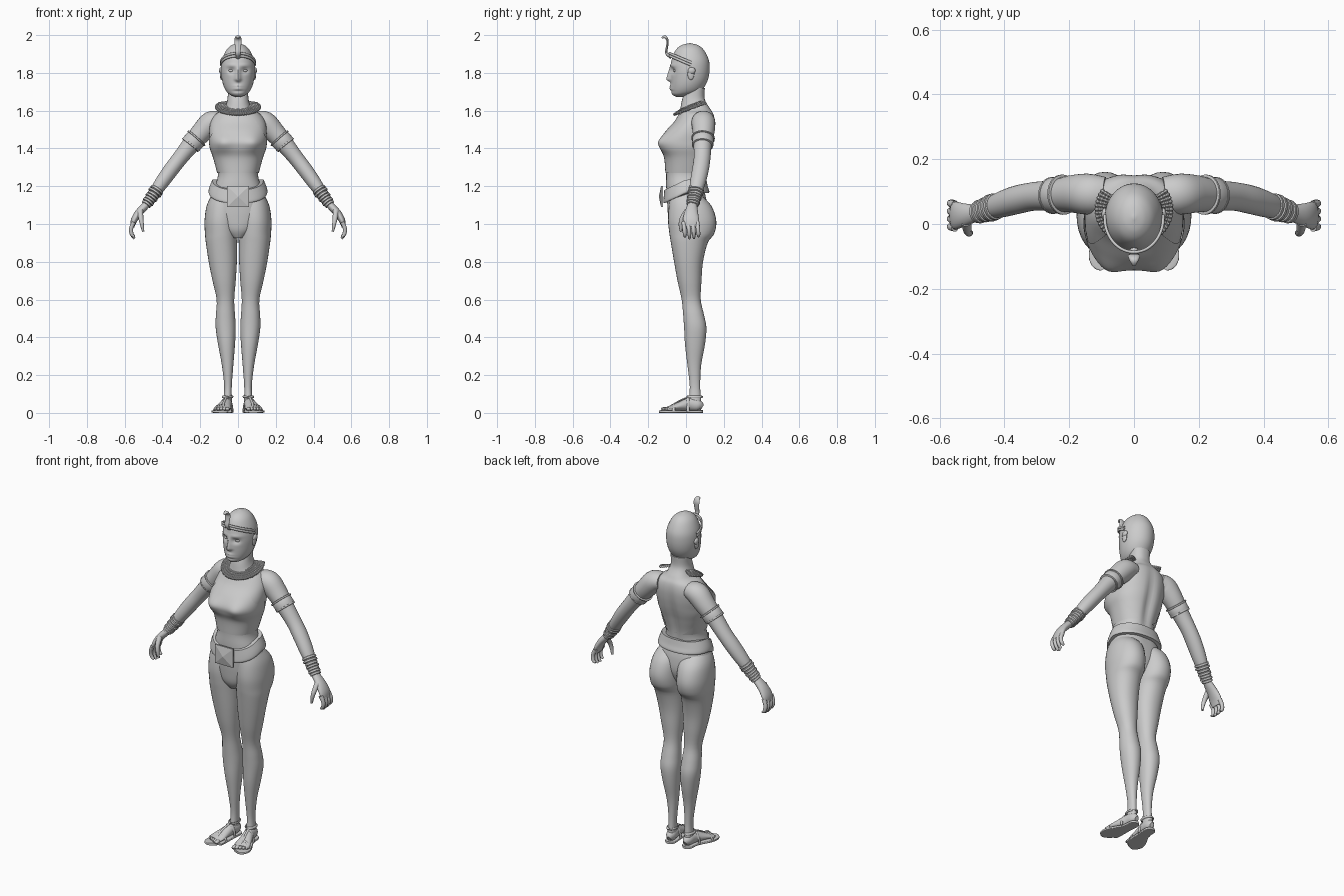
import bpy, bmesh
from math import sin, cos, pi, exp, radians
from mathutils import Vector, Matrix

cube = bpy.data.objects.get("Cube")
if cube:
    bpy.data.objects.remove(cube, do_unlink=True)

stone = bpy.data.materials.new("light grey")
stone.use_nodes = True
GREY = (0.6, 0.6, 0.6, 1)
stone.diffuse_color = GREY
next(n for n in stone.node_tree.nodes if n.type == "BSDF_PRINCIPLED").inputs["Base Color"].default_value = GREY

X, Y, Z = Vector((1, 0, 0)), Vector((0, 1, 0)), Vector((0, 0, 1))


def finish(name, bm, mirror=False, angle=50):
    """Turn a bmesh into a shaded object, optionally mirrored across x."""
    bmesh.ops.recalc_face_normals(bm, faces=bm.faces)
    mesh = bpy.data.meshes.new(name)
    bm.to_mesh(mesh)
    bm.free()
    mesh.materials.append(stone)
    obj = bpy.data.objects.new(name, mesh)
    bpy.context.collection.objects.link(obj)
    bpy.ops.object.select_all(action="DESELECT")
    obj.select_set(True)
    bpy.context.view_layer.objects.active = obj
    bpy.ops.object.shade_smooth_by_angle(angle=radians(angle))
    if mirror:
        obj.modifiers.new("Mirror", "MIRROR").use_clip = False
    return obj


def smooth_rows(rows, steps):
    """Catmull-Rom interpolation between rows of numbers."""
    out = []
    for i in range(len(rows) - 1):
        quad = [rows[max(i - 1, 0)], rows[i], rows[i + 1], rows[min(i + 2, len(rows) - 1)]]
        for s in range(steps):
            t = s / steps
            out.append([b + t * (c - a + t * (2*a - 5*b + 4*c - d + t * (3*b - a - 3*c + d))) / 2
                        for a, b, c, d in zip(*quad)])
    return out + [list(rows[-1])]


def loft(bm, rows, side=None, steps=4, n=24, power=2, shape=None, caps=True):
    """Skin ellipses given as x, y, z, a, b; horizontal unless a side axis is set."""
    rows = smooth_rows(rows, steps)
    centres = [Vector(r[:3]) for r in rows]
    rings = []
    for i, (c, row) in enumerate(zip(centres, rows)):
        u, v = X, Y
        if side:
            t = (centres[min(i + 1, len(rows) - 1)] - centres[max(i - 1, 0)]).normalized()
            u = (side - t * side.dot(t)).normalized()
            v = t.cross(u)
        ring = []
        for k in range(n):
            p, q = cos(2 * pi * k / n), sin(2 * pi * k / n)
            p, q = [abs(w) ** (2 / power) * (1 if w > 0 else -1) for w in (p, q)]
            co = c + u * p * max(row[3], .001) + v * q * max(row[4], .001)
            ring.append(bm.verts.new(shape(co) if shape else co))
        rings.append(ring)
    for a, b in zip(rings, rings[1:]):
        for k in range(n):
            bm.faces.new((a[k], a[(k + 1) % n], b[(k + 1) % n], b[k]))
    if caps:
        bm.faces.new(rings[0])
        bm.faces.new(rings[-1])
    return bm


def part(name, rows, mirror=False, **options):
    return finish(name, loft(bmesh.new(), rows, **options), mirror)


def ball(bm, centre, size):
    m = Matrix.Translation(centre) @ Matrix.Diagonal((*size, 1))
    bmesh.ops.create_uvsphere(bm, u_segments=16, v_segments=10, radius=1, matrix=m)


def level(rows, grow=0):
    """Rows of z, half width, front y, back y."""
    return [(0, (f + b) / 2, z, w + grow, (b - f) / 2 + grow) for z, w, f, b in rows]


def bump(d, width):
    return exp(-(d / width) ** 2)


# Torso with bust and spine groove
def torso_shape(p):
    if p.y < 0:
        p.y -= .02 * bump(abs(p.x) - .085, .045) * bump(p.z - 1.43, .045)
    else:
        p.y -= .014 * bump(p.x, .025) * bump(p.z - 1.38, .16)
    return p


torso = [(1.72, .054, 0, .1), (1.66, .056, -.02, .1), (1.61, .075, -.03, .13), (1.58, .12, -.035, .148),
         (1.54, .145, -.06, .155), (1.49, .152, -.105, .153), (1.44, .15, -.136, .145),
         (1.4, .145, -.132, .135), (1.35, .128, -.112, .12), (1.27, .106, -.105, .1),
         (1.2, .122, -.105, .095), (1.12, .15, -.1, .11), (1.04, .14, -.095, .11),
         (.97, .09, -.085, .08), (.925, .03, -.06, .04)]
part("torso", level(torso), n=64, steps=6, power=2.25, shape=torso_shape)

# Halter top: a thin shell over the torso trimmed by planes
halter = loft(bmesh.new(), level(torso[3:10], .004), n=64, steps=6, power=2.25, shape=torso_shape, caps=False)
for point, normal in (((.155, 0, 1.45), (.135, 0, .085)), ((-.155, 0, 1.45), (-.135, 0, .085)),
                      ((0, .04, 1.42), (0, .18, .07))):
    bmesh.ops.bisect_plane(halter, geom=halter.verts[:] + halter.edges[:] + halter.faces[:],
                           plane_co=point, plane_no=normal, clear_outer=True)
finish("halter_top", halter)


# Head with modelled face
def face_shape(p):
    if p.y < 0:
        x, z = abs(p.x), p.z
        bridge = min(max((1.845 - z) / .075, 0), 1) * min(max((z - 1.748) / .016, 0), 1)
        p.y -= .023 * bridge * bump(x, .009 + .006 * bridge)
        p.y += .014 * bump(x - .035, .02) * bump(z - 1.812, .014)
        p.y -= .005 * bump(x - .035, .03) * bump(z - 1.84, .009)
        p.y -= .01 * bump(x, .024) * bump(z - 1.722, .013)
        p.y += .007 * bump(x, .024) * bump(z - 1.723, .003)
        p.y += .004 * bump(x, .03) * bump(z - 1.703, .005)
    return p


head = [(1.957, .004, .015, .025), (1.946, .035, -.025, .065), (1.92, .062, -.055, .095),
        (1.87, .084, -.076, .12), (1.82, .09, -.082, .125), (1.77, .086, -.081, .118),
        (1.73, .076, -.08, .1), (1.7, .06, -.078, .075), (1.683, .04, -.07, .03), (1.672, .012, -.05, 0)]
part("head", level(head), n=96, steps=7, shape=face_shape)

eyes = bmesh.new()
ball(eyes, (.035, -.054, 1.812), (.016, .013, .009))
finish("eye", eyes, True)
ears = bmesh.new()
ball(ears, (.088, .026, 1.795), (.008, .018, .032))
ball(ears, (.09, .03, 1.812), (.01, .02, .018))
finish("ear", ears, True)

# Circlet over the brow, with a rearing snake
for lift in (0, .014):
    arc = [(.09 * sin(a), .018 - .105 * cos(a), 1.845 + lift + .045 * cos(a), .007, .005)
           for a in [radians(-95 + 10 * k) for k in range(20)]]
    part("circlet_band", arc, side=Z, steps=2, n=10)
part("circlet_snake", [(0, -.078, 1.88, .012, .008), (0, -.104, 1.905, .013, .007),
                       (0, -.1, 1.94, .016, .006), (0, -.098, 1.972, .019, .006),
                       (0, -.112, 1.991, .014, .008), (0, -.128, 1.984, .005, .004)], side=X, n=14)

# Beaded collar, open at the back
collar = bmesh.new()
for k in range(5):
    r = .07 + .011 * k
    beads = []
    for j in range(81):
        a = radians(145 + 250 * j / 80)
        y = .045 + .92 * r * sin(a)
        size = .0085 if j % 2 else .0055
        beads.append((r * cos(a), y, 1.616 + .36 * y - .3 * (r - .07), size, size))
    loft(collar, beads, side=Z, steps=1, n=8)
finish("bead_collar", collar, angle=30)

# Legs: z, inner x, outer x, front y, back y
leg = [(1.16, .01, .135, -.08, .07), (1.1, .002, .165, -.09, .132), (1.02, .001, .177, -.095, .16),
       (.95, .001, .175, -.088, .15), (.9, .004, .17, -.08, .115), (.8, .006, .155, -.063, .09),
       (.7, .012, .135, -.045, .082), (.6, .02, .113, -.023, .078), (.52, .016, .117, -.015, .095),
       (.45, .012, .118, -.01, .108), (.36, .016, .105, -.005, .1), (.25, .025, .085, .008, .08),
       (.14, .033, .073, .02, .075), (.06, .033, .077, .015, .08), (.015, .04, .07, .02, .08)]
part("leg", [((i + o) / 2, (f + b) / 2, z, (o - i) / 2, (b - f) / 2) for z, i, o, f, b in leg],
     True, n=32, power=2.15)

# Feet and sandals
foot = loft(bmesh.new(), [(.053, .086, .03, .012, .015), (.055, .065, .04, .026, .03),
                          (.06, .02, .045, .028, .034), (.072, -.03, .036, .036, .024),
                          (.082, -.075, .026, .044, .014), (.088, -.1, .022, .042, .01)], side=X)
for k in range(5):
    ball(foot, (.056 + .016 * k, -.113 + .008 * k, .021), (.012 - .001 * k, .02, .01))
finish("foot", foot, True)
part("sandal_sole", [(.053, .09, .007, .012, .007), (.055, .07, .007, .03, .007),
                     (.06, .01, .007, .032, .007), (.08, -.07, .007, .052, .007),
                     (.088, -.11, .007, .05, .007), (.08, -.133, .007, .025, .007)],
     True, side=X, power=6)
straps = bmesh.new()
for x, y, width, height in ((.08, -.065, .049, .036), (.062, .01, .034, .072)):
    hoop = [(x - width * cos(a), y, .008 + height * sin(a), .008, .004)
            for a in [pi * k / 8 for k in range(9)]]
    loft(straps, hoop, side=Y, n=8)
loft(straps, [(.062, .01, .083, .006, .004), (.071, -.03, .066, .006, .004),
              (.078, -.065, .046, .006, .004), (.075, -.105, .024, .006, .004)], side=X, n=8)
loft(straps, [(.055 + .026 * sin(a), .045 - .038 * cos(a), .085, .004, .007)
              for a in [pi * k / 6 for k in range(13)]], side=X + Y * .01 + Z * .3, n=8)
finish("sandal_straps", straps, True)

# Arms and hands
arm = [(.09, .09, 1.55, .055, .045), (.14, .092, 1.538, .063, .06), (.19, .093, 1.488, .058, .056),
       (.25, .088, 1.42, .048, .047), (.31, .085, 1.345, .044, .041), (.36, .075, 1.28, .044, .04),
       (.41, .06, 1.21, .04, .036), (.455, .045, 1.145, .03, .026), (.495, .032, 1.09, .025, .019)]
part("arm", arm, True, side=Y, n=28)
part("palm", [(.485, .034, 1.102, .025, .02), (.525, .028, 1.06, .036, .02),
              (.55, .026, 1.02, .043, .017), (.56, .026, .985, .038, .011)], True, side=Y)
fingers = bmesh.new()
for k in range(4):
    y, tip = .06 - .024 * k, .01 * abs(k - 1.6)
    loft(fingers, [(.552, y, 1.01, .012, .012), (.566, y + .003, .975, .011, .011),
                   (.562, y + .006, .945, .01, .01), (.548, y + .006, .918 + tip, .006, .006)], side=Y, n=12)
loft(fingers, [(.518, .005, 1.07, .014, .016), (.514, -.02, 1.03, .013, .013),
               (.508, -.028, .995, .011, .01), (.502, -.026, .96, .006, .006)], side=Y, n=12)
finish("fingers", fingers, True)


# Arm jewellery, following the arm line
def ring_on_arm(bm, position, extra, length):
    i = int(position)
    p, q = arm[i], arm[i + 1]
    mid = [a + (b - a) * (position - i) for a, b in zip(p, q)]
    step = (Vector(q[:3]) - Vector(p[:3])).normalized() * length / 2
    for_ends = [(*(Vector(mid[:3]) + step * s), mid[3] + e, mid[4] + e)
                for s, e in ((-1, extra / 2), (-.7, extra), (.7, extra), (1, extra / 2))]
    loft(bm, for_ends, side=Y, steps=1, n=28)


armlet = bmesh.new()
ring_on_arm(armlet, 2.75, .006, .055)
for place in (2.5, 3):
    ring_on_arm(armlet, place, .009, .01)
finish("armlet", armlet, True, 35)
bracelets = bmesh.new()
for k in range(7):
    ring_on_arm(bracelets, 6.45 + .21 * k, .009 if k % 2 else .006, .014)
finish("bracelets", bracelets, True, 35)


# Belt dipping towards the front, with a square buckle plate
def dip(p):
    p.z -= .055 * max(0, -p.y / .115)
    return p


part("belt", level([(1.165, .153, -.117, .122), (1.175, .156, -.12, .123),
                    (1.2, .15, -.118, .115), (1.235, .136, -.115, .108)]), n=48, power=2.25, shape=dip)
plate = bmesh.new()
bmesh.ops.create_cube(plate, size=1, matrix=Matrix.Translation((0, -.127, 1.145)) @ Matrix.Diagonal((.116, .01, .11, 1)))
front = min(plate.faces, key=lambda f: f.calc_center_median().y)
peak = bmesh.ops.poke(plate, faces=[front])["verts"][0]
peak.co.y -= .012
finish("buckle_plate", plate, angle=5)
